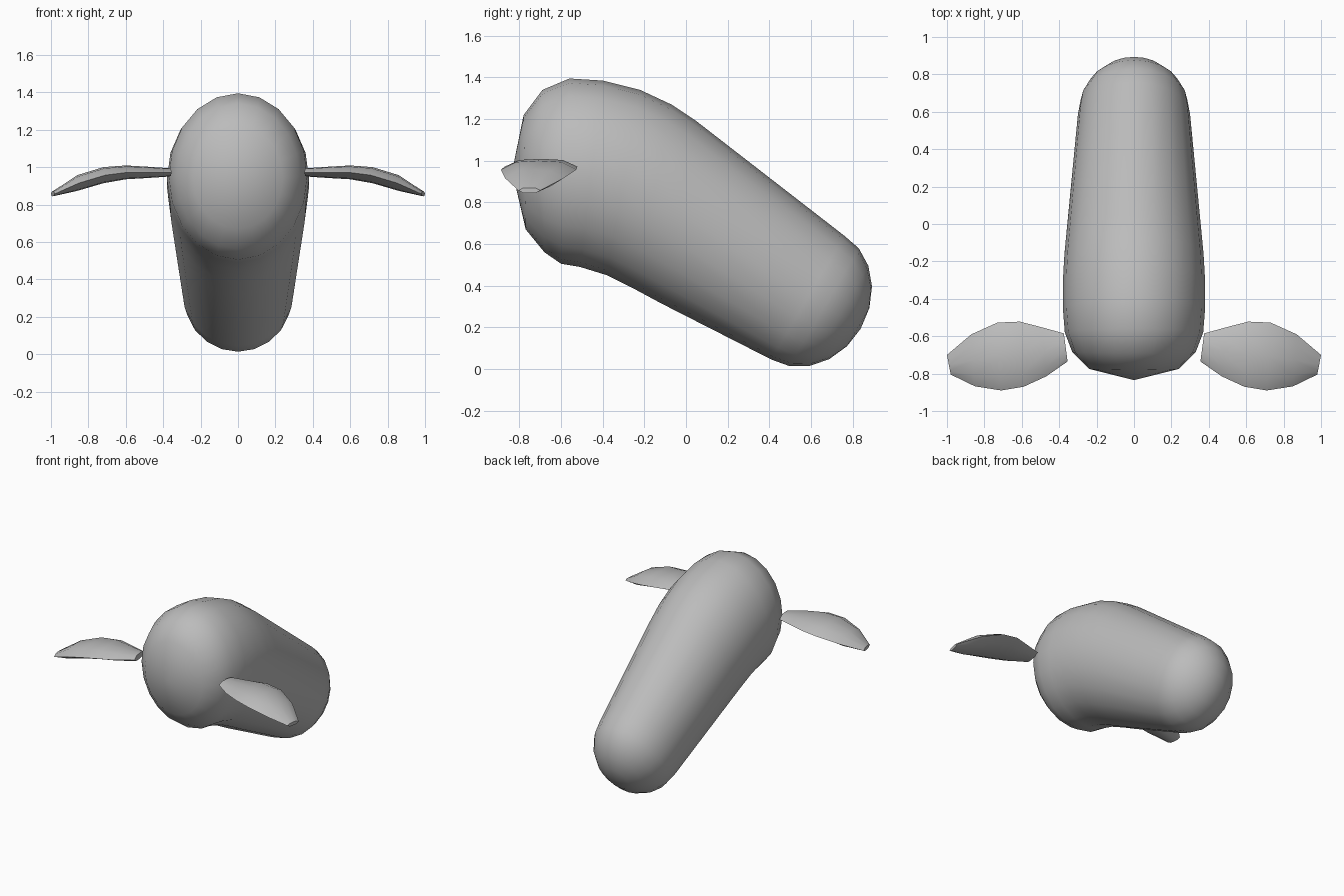
import bpy, math
from mathutils import Vector

cube = bpy.data.objects.get("Cube")
if cube:
    bpy.data.objects.remove(cube, do_unlink=True)

grey = bpy.data.materials.new("plain grey")
grey.use_nodes = True
grey.diffuse_color = (0.5, 0.5, 0.5, 1)
grey.node_tree.nodes["Principled BSDF"].inputs["Base Color"].default_value = (0.5, 0.5, 0.5, 1)


def loft(name, rings, start=None, end=None, angle=60):
    """Skin a list of equal rings; close each end with a pole, or flat."""
    n = len(rings[0])
    verts = [p for ring in rings for p in ring]
    faces = []
    for r in range(len(rings) - 1):
        for i in range(n):
            j = (i + 1) % n
            faces.append((r * n + i, r * n + j, r * n + n + j, r * n + n + i))
    last = (len(rings) - 1) * n
    for base, pole, flip in ((0, start, True), (last, end, False)):
        if pole is None:
            cap = list(range(base, base + n))
            faces.append(cap[::-1] if flip else cap)
            continue
        verts.append(pole)
        k = len(verts) - 1
        for i in range(n):
            a, b = base + i, base + (i + 1) % n
            faces.append((b, a, k) if flip else (a, b, k))
    mesh = bpy.data.meshes.new(name)
    mesh.from_pydata([tuple(v) for v in verts], [], faces)
    mesh.materials.append(grey)
    ob = bpy.data.objects.new(name, mesh)
    bpy.context.collection.objects.link(ob)
    bpy.ops.object.select_all(action='DESELECT')
    ob.select_set(True)
    bpy.context.view_layer.objects.active = ob
    bpy.ops.object.mode_set(mode='EDIT')
    bpy.ops.mesh.select_all(action='SELECT')
    bpy.ops.mesh.normals_make_consistent(inside=False)
    bpy.ops.object.mode_set(mode='OBJECT')
    bpy.ops.object.shade_smooth_by_angle(angle=math.radians(angle))
    return ob


def oval(centre, up, width, sides=20):
    """Ring in the plane of x and the given up vector."""
    return [centre + up * math.cos(t) + Vector((width * math.sin(t), 0, 0))
            for t in (math.tau * i / sides for i in range(sides))]


# Body: upper y, z, lower y, z, half width, from the head to the tail
sections = [
    (-0.78, 1.22, -0.77, 0.67, 0.24),
    (-0.69, 1.34, -0.68, 0.56, 0.33),
    (-0.56, 1.395, -0.60, 0.505, 0.37),
    (-0.40, 1.385, -0.51, 0.49, 0.38),
    (-0.22, 1.34, -0.38, 0.45, 0.38),
    (-0.07, 1.27, -0.25, 0.385, 0.372),
    (0.05, 1.19, -0.12, 0.315, 0.36),
    (0.76, 0.64, 0.41, 0.045, 0.30),
]
rings = []
for ty, tz, by, bz, w in sections:
    top, bottom = Vector((0, ty, tz)), Vector((0, by, bz))
    centre, up = (top + bottom) / 2, (top - bottom) / 2
    rings.append(oval(centre, up, w))

# Rounded tail end
out = Vector((0, up.z, -up.y)).normalized() * 0.295
for step in range(1, 5):
    a = math.radians(18 * step)
    rings.append(oval(centre + out * math.sin(a), up * math.cos(a), w * math.cos(a)))
loft("body", rings, Vector((0, -0.835, 0.95)), centre + out, 80)

# Fins: x, front y, back y, middle z, half thickness
fin = [
    (0.365, -0.735, -0.585, 0.972, 0.022),
    (0.48, -0.815, -0.553, 0.972, 0.030),
    (0.60, -0.870, -0.522, 0.972, 0.037),
    (0.72, -0.890, -0.527, 0.957, 0.043),
    (0.86, -0.868, -0.590, 0.915, 0.042),
    (0.99, -0.805, -0.700, 0.857, 0.013),
]
profile = [(1, 0), (0.6, 0.85), (0, 1), (-0.6, 0.85),
           (-1, 0), (-0.6, -0.85), (0, -1), (0.6, -0.85)]
for side, label in ((1, "left"), (-1, "right")):
    rings = []
    for x, front, back, z, h in fin:
        mid, half = (front + back) / 2, (back - front) / 2
        # Root and tip slant slightly with the chord
        rings.append([Vector((side * (x + 0.01 * u), mid + half * u, z + h * v))
                      for u, v in profile])
    loft(label + "_fin", rings, angle=50)
